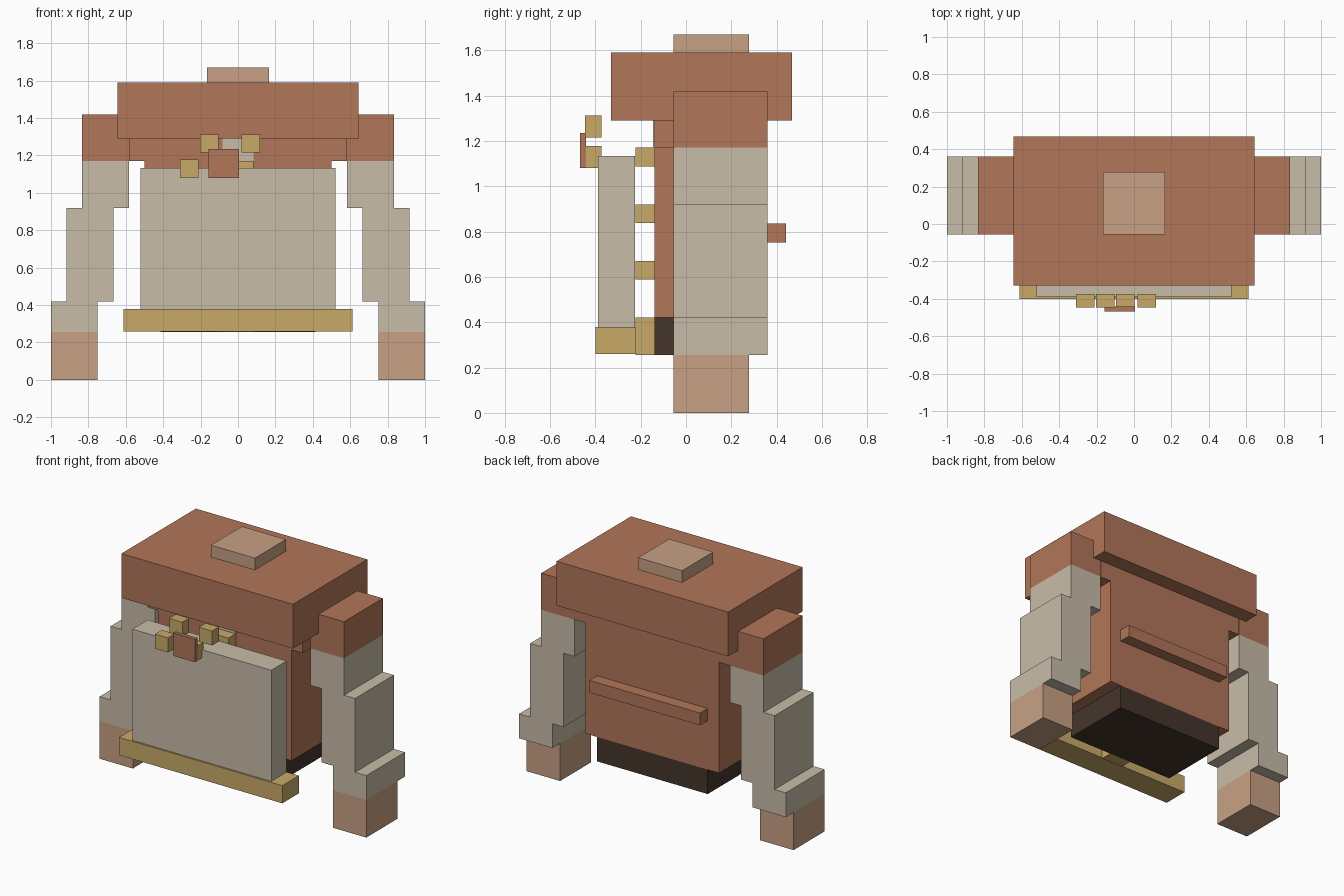
import bpy
import bmesh

if "Cube" in bpy.data.objects:
    bpy.data.objects.remove(bpy.data.objects["Cube"], do_unlink=True)


def linear(c):
    c /= 255
    return c / 12.92 if c <= 0.04045 else ((c + 0.055) / 1.055) ** 2.4


def material(name, r, g, b):
    mat = bpy.data.materials.new(name)
    mat.use_nodes = True
    colour = (linear(r), linear(g), linear(b), 1)
    mat.diffuse_color = colour
    mat.node_tree.nodes["Principled BSDF"].inputs["Base Color"].default_value = colour
    return mat


brick = material("brick brown", 178, 118, 89)
beige = material("beige cloth", 200, 188, 168)
skin = material("tan skin", 200, 161, 132)
gold = material("dull gold", 200, 170, 105)
dark = material("dark brown", 68, 53, 43)


def box(name, x, y, z, mat, upper=None, split=None):
    """Box from min/max ranges; above the split height it takes the upper material."""
    bm = bmesh.new()
    bmesh.ops.create_cube(bm, size=1)
    for v in bm.verts:
        v.co = [r[0] if c < 0 else r[1] for c, r in zip(v.co, (x, y, z))]
    if upper:
        bmesh.ops.bisect_plane(bm, geom=bm.verts[:] + bm.edges[:] + bm.faces[:],
                               plane_co=(0, 0, split), plane_no=(0, 0, 1))
        for f in bm.faces:
            f.material_index = int(f.calc_center_median().z > split)
    mesh = bpy.data.meshes.new(name)
    bm.to_mesh(mesh)
    bm.free()
    mesh.materials.append(mat)
    if upper:
        mesh.materials.append(upper)
    obj = bpy.data.objects.new(name, mesh)
    bpy.context.collection.objects.link(obj)
    return obj


def wide(half):
    return (-half, half)


body_y = (-0.14, 0.36)
arm_y = (-0.055, 0.36)
trim_y = (-0.222, -0.14)

# Body
box("hips", wide(0.415), body_y, (0.255, 0.42), dark)
box("torso", wide(0.5), body_y, (0.42, 1.17), brick)
box("yoke", wide(0.582), body_y, (1.17, 1.4), brick)
box("collar_patch", wide(0.083), (-0.145, -0.14), (1.17, 1.29), beige)
box("back_strap", wide(0.415), (0.36, 0.442), (0.752, 0.835), brick)

# Buttons and buckle down the chest
for i, z in enumerate((0.588, 0.838, 1.088)):
    box(f"button_{i + 1}", wide(0.083), trim_y, (z, z + 0.082), gold)
box("buckle", wide(0.083), trim_y, (0.255, 0.42), gold)

# Hood
box("hood", wide(0.643), (-0.33, 0.467), (1.29, 1.59), brick)
box("hood_top", wide(0.165), (-0.055, 0.277), (1.59, 1.67), skin)

# Hanging front cloth with its hem
box("front_cloth", wide(0.521), (-0.388, -0.224), (0.38, 1.133), beige)
box("cloth_hem", wide(0.612), (-0.4, -0.222), (0.26, 0.38), gold)

# Floating ornaments in front of the chest
for i, (x, z) in enumerate(((-0.31, 1.08), (-0.203, 1.215), (-0.095, 1.08), (0.02, 1.215))):
    box(f"ornament_{i + 1}", (x, x + 0.098), (-0.446, -0.373), (z, z + 0.098), gold)
box("ornament_plate", (-0.157, 0.005), (-0.468, -0.441), (1.08, 1.235), brick)

# Stepped arms, each segment set further out than the one above
for side, s in (("left", 1), ("right", -1)):
    def span(inner):
        return tuple(sorted((s * inner, s * (inner + 0.25))))
    box(f"{side}_upper_arm", span(0.583), arm_y, (0.92, 1.418), beige, brick, 1.17)
    box(f"{side}_forearm", span(0.666), arm_y, (0.42, 0.92), beige)
    box(f"{side}_cuff", span(0.75), arm_y, (0.255, 0.42), beige)
    box(f"{side}_hand", span(0.75), (-0.055, 0.277), (0, 0.255), skin)
